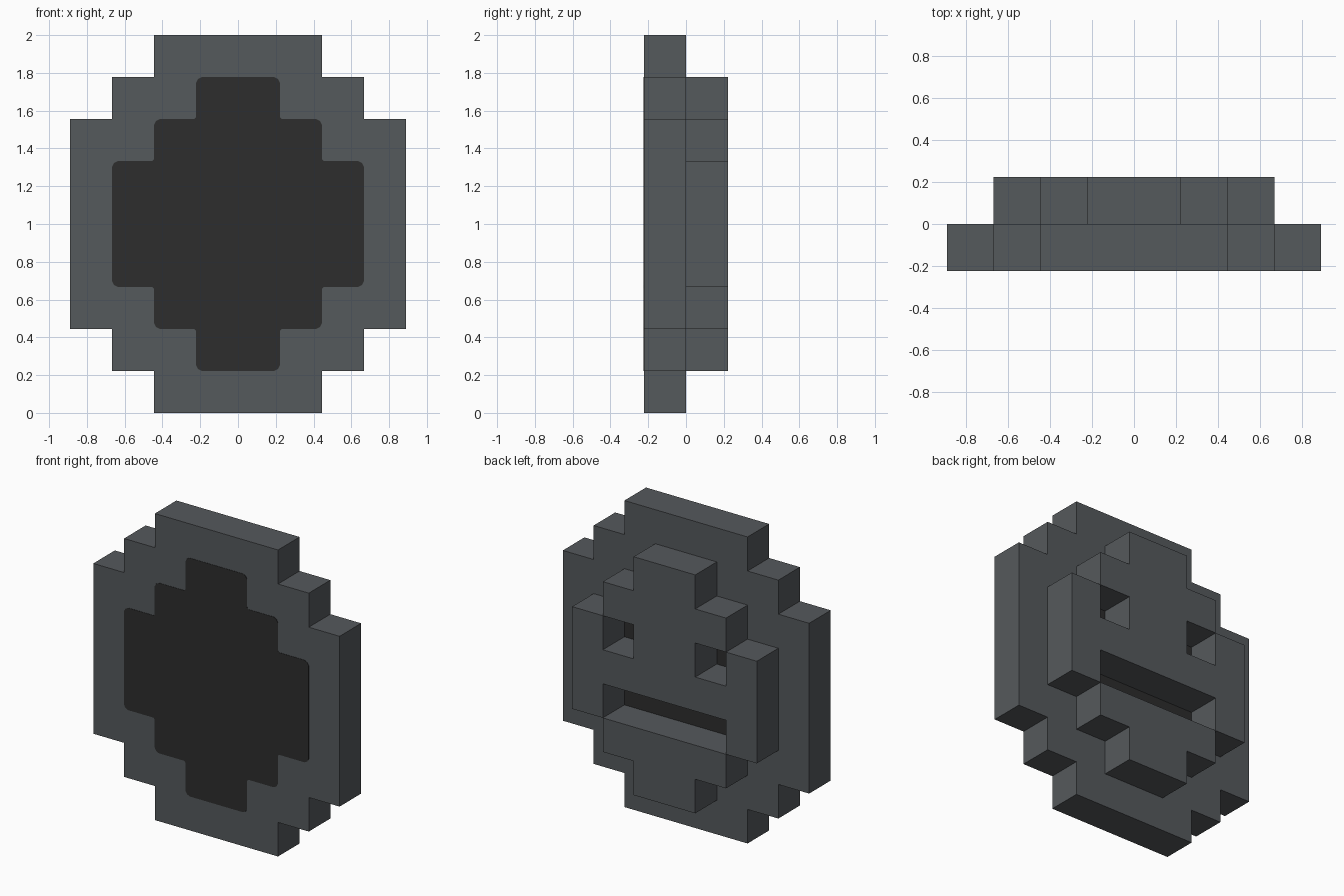
import bpy, bmesh
from mathutils import Vector

U = 2 / 9          # one block
MID = 4.5          # middle height in blocks

cube = bpy.data.objects.get("Cube")
if cube:
    bpy.data.objects.remove(cube, do_unlink=True)


def material(name, rgb):
    m = bpy.data.materials.new(name)
    m.use_nodes = True
    m.diffuse_color = (*rgb, 1)
    m.node_tree.nodes["Principled BSDF"].inputs["Base Color"].default_value = (*rgb, 1)
    return m


GREY = material("slate grey", (0.091, 0.100, 0.107))
DARK = material("charcoal", (0.026, 0.026, 0.026))

# Stepped outlines: (half width, half height) of each overlapping tier, in blocks
PLATE = [(2, 4.5), (3, 3.5), (4, 2.5)]
FACE = [(1, 3.5), (2, 2.5), (3, 1.5)]


def inside(tiers, x, z):
    return any(abs(x) < w and abs(z - MID) < h for w, h in tiers)


def is_hole(x, z):
    eye = 1 < abs(x) < 2 and 5 < z < 6
    mouth = abs(x) < 2 and 3 < z < 4
    return eye or mouth


def finish(bm, name, mats):
    bmesh.ops.recalc_face_normals(bm, faces=bm.faces)
    mesh = bpy.data.meshes.new(name)
    bm.to_mesh(mesh)
    bm.free()
    for m in mats:
        mesh.materials.append(m)
    ob = bpy.data.objects.new(name, mesh)
    bpy.context.collection.objects.link(ob)
    return ob


def extrude_y(bm, depth):
    geom = bmesh.ops.extrude_face_region(bm, geom=bm.faces[:], use_keep_orig=True)["geom"]
    verts = [g for g in geom if isinstance(g, bmesh.types.BMVert)]
    bmesh.ops.translate(bm, verts=verts, vec=(0, depth, 0))


def slab(name, rule, y, depth, mats):
    """One layer of blocks filling every grid cell the rule accepts."""
    bm = bmesh.new()
    for i in range(-4, 4):
        for j in range(9):
            if rule(i + 0.5, j + 0.5):
                corners = [(i, j), (i + 1, j), (i + 1, j + 1), (i, j + 1)]
                bm.faces.new([bm.verts.new((a * U, y, b * U)) for a, b in corners])
    bmesh.ops.remove_doubles(bm, verts=bm.verts, dist=1e-4)
    extrude_y(bm, depth)
    bmesh.ops.recalc_face_normals(bm, faces=bm.faces)
    # dark backing behind the eye and mouth openings
    if len(mats) > 1:
        for f in bm.faces:
            c = f.calc_center_median()
            if f.normal.y > 0.9 and is_hole(c.x / U, c.z / U):
                f.material_index = 1
    return finish(bm, name, mats)


# Wide backing plate and the raised face with openings
slab("backing_plate", lambda x, z: inside(PLATE, x, z), -U, U, [GREY, DARK])
slab("raised_face", lambda x, z: inside(FACE, x, z) and not is_hole(x, z), 0, U, [GREY])

# Dark front panel: stepped outline with small rounded corners
quarter = [(1, 3.5), (1, 2.5), (2, 2.5), (2, 1.5), (3, 1.5)]
right = quarter + [(x, -z) for x, z in reversed(quarter)]
loop = [Vector(p) * U for p in right + [(-x, z) for x, z in reversed(right)]]

bm = bmesh.new()
ring = []
for k, c in enumerate(loop):
    a, b = loop[k - 1] - c, loop[(k + 1) % len(loop)] - c
    convex = a.x * b.y - a.y * b.x > 0
    r = 0.03 if convex else 0.012
    p, q = c + a.normalized() * r, c + b.normalized() * r
    for s in (p, (p + q) * 0.35 + c * 0.3, q):
        ring.append(bm.verts.new((s.x, -U - 0.002, s.y + 1)))
bm.faces.new(ring)
extrude_y(bm, 0.004)
finish(bm, "front_panel", [DARK])
